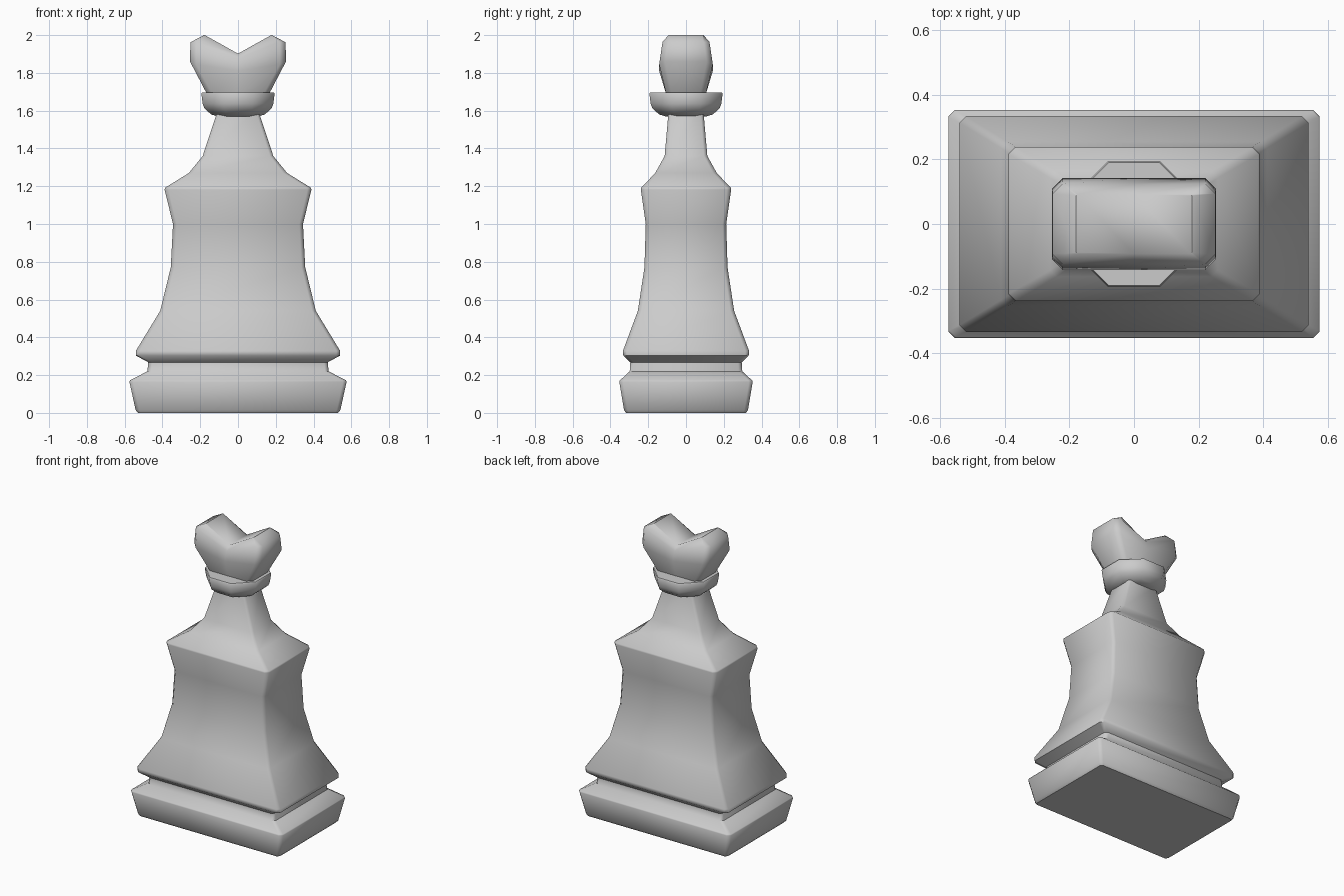
import bpy, bmesh, math

if "Cube" in bpy.data.objects:
    bpy.data.objects.remove(bpy.data.objects["Cube"])


def finish(bm, name, angle):
    bmesh.ops.recalc_face_normals(bm, faces=bm.faces)
    mesh = bpy.data.meshes.new(name)
    bm.to_mesh(mesh)
    bm.free()
    obj = bpy.data.objects.new(name, mesh)
    bpy.context.collection.objects.link(obj)
    bpy.ops.object.select_all(action='DESELECT')
    obj.select_set(True)
    bpy.context.view_layer.objects.active = obj
    bpy.ops.object.shade_smooth_by_angle(angle=math.radians(angle))
    return obj


def corner_ring(hx, hy, c):
    """Rectangle outline with cut corners, counter-clockwise."""
    return [(hx, -hy + c), (hx, hy - c), (hx - c, hy), (-hx + c, hy),
            (-hx, hy - c), (-hx, -hy + c), (-hx + c, -hy), (hx - c, -hy)]


def skin(bm, rings):
    """Join successive vertex rings with quads."""
    for a, b in zip(rings, rings[1:]):
        n = len(a)
        for i in range(n):
            j = (i + 1) % n
            bm.faces.new((a[i], a[j], b[j], b[i]))


def loft(name, sections, angle):
    bm = bmesh.new()
    rings = [[bm.verts.new((x, y, z)) for x, y in corner_ring(hx, hy, c)]
             for z, hx, hy, c in sections]
    skin(bm, rings)
    bm.faces.new(rings[0])
    bm.faces.new(rings[-1])
    return finish(bm, name, angle)


# plinth, groove, waisted body and neck: z, half width, half depth, corner cut
loft("body", [
    (0.0, 0.53, 0.318, 0.015), (0.015, 0.542, 0.328, 0.02),
    (0.165, 0.575, 0.353, 0.02), (0.172, 0.572, 0.35, 0.02),
    (0.22, 0.48, 0.298, 0.02), (0.268, 0.475, 0.295, 0.02),
    (0.303, 0.54, 0.332, 0.02), (0.328, 0.541, 0.334, 0.02),
    (0.54, 0.412, 0.255, 0.02), (0.77, 0.356, 0.22, 0.02),
    (1.0, 0.344, 0.213, 0.02), (1.182, 0.389, 0.239, 0.022),
    (1.192, 0.386, 0.237, 0.022), (1.27, 0.26, 0.163, 0.02),
    (1.36, 0.187, 0.113, 0.018), (1.60, 0.108, 0.092, 0.015)], 50)

# octagonal collar
k = 2 - math.sqrt(2)
loft("collar", [(z, r, r, r * k) for z, r in [
    (1.57, 0.11), (1.58, 0.142), (1.612, 0.178), (1.637, 0.187),
    (1.69, 0.194), (1.697, 0.19)]], 50)

# notched crown: half width, half depth, corner cut, z at the middle, z at sides
bm = bmesh.new()
rings = []
for hx, hy, c, zmid, zcut, zout in [
        (0.16, 0.103, 0.03, 1.68, 1.68, 1.68),
        (0.254, 0.142, 0.033, 1.81, 1.845, 1.86),
        (0.252, 0.124, 0.03, 1.875, 1.965, 1.962),
        (0.18, 0.092, 0.004, 1.902, 2.0, 2.0)]:
    pts = corner_ring(hx, hy, c)
    pts = pts[:3] + [(0, hy)] + pts[3:7] + [(0, -hy)] + pts[7:]
    ring = []
    for x, y in pts:
        z = zmid if x == 0 else (zout if abs(x) == hx else zcut)
        ring.append(bm.verts.new((x, y, z)))
    rings.append(ring)
skin(bm, rings)
bm.faces.new(rings[0])
top = rings[-1]
bm.faces.new([top[i] for i in (8, 9, 0, 1, 2, 3)])
bm.faces.new([top[i] for i in (3, 4, 5, 6, 7, 8)])
finish(bm, "crown", 55)
